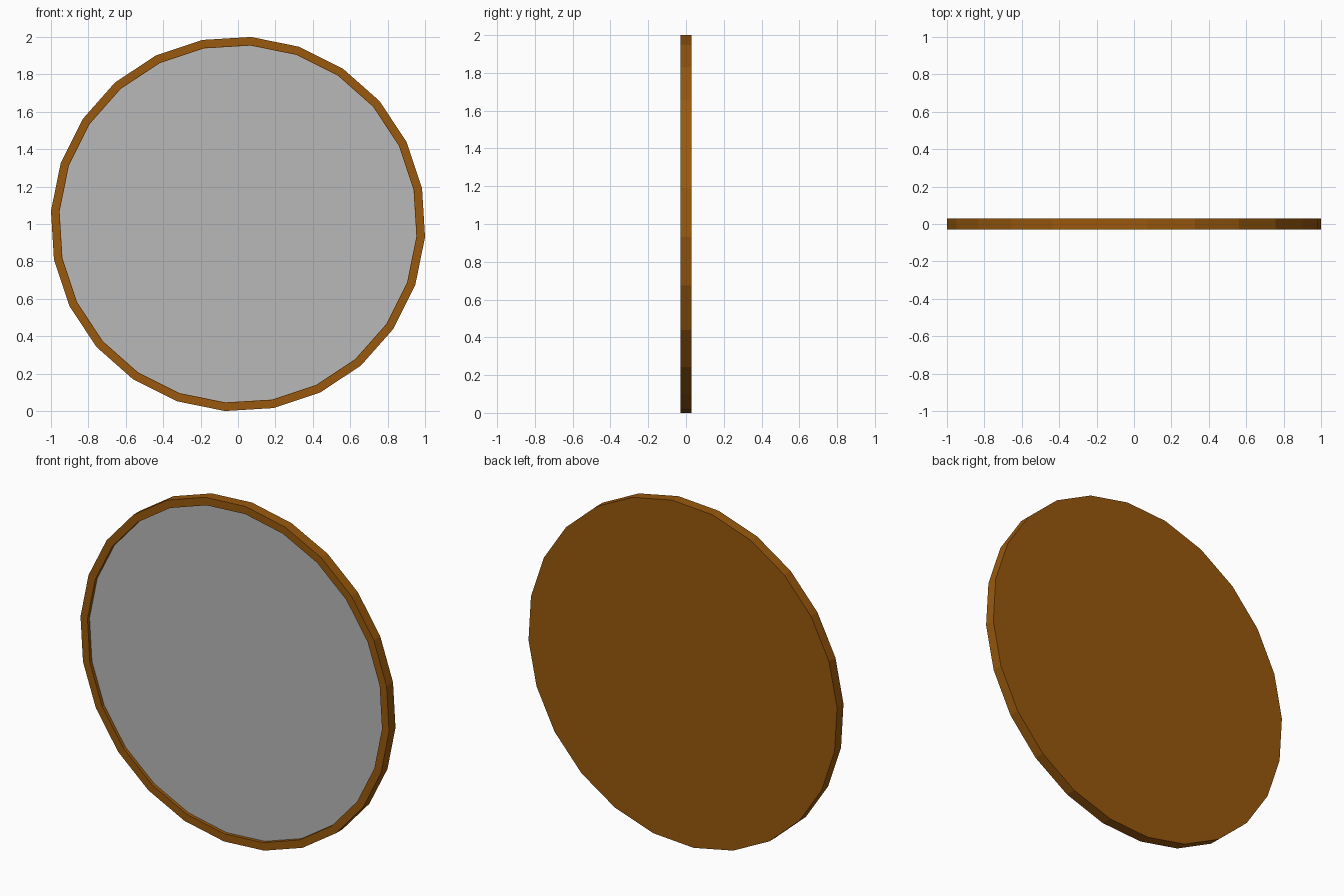
import bpy, bmesh, math

if "Cube" in bpy.data.objects:
    bpy.data.objects.remove(bpy.data.objects["Cube"])

SIDES = 24
TURN = math.radians(-4)      # slight roll of the whole disc
R_OUT, R_IN = 1.0024, 0.957
FRONT, BACK, RECESS = -0.03, 0.03, -0.012


def material(name, rgb):
    m = bpy.data.materials.new(name)
    m.diffuse_color = (*rgb, 1)
    m.use_nodes = True
    m.node_tree.nodes["Principled BSDF"].inputs["Base Color"].default_value = m.diffuse_color
    return m


def ring(bm, r, y):
    return [bm.verts.new((r * math.cos(TURN + 2 * math.pi * i / SIDES), y,
                          1 + r * math.sin(TURN + 2 * math.pi * i / SIDES)))
            for i in range(SIDES)]


def lathe(name, profile, mat, cap_start=True, cap_end=True):
    """Join (radius, y) rings into a solid with flat end caps."""
    bm = bmesh.new()
    rings = [ring(bm, r, y) for r, y in profile]
    for a, b in zip(rings, rings[1:]):
        for i in range(SIDES):
            j = (i + 1) % SIDES
            bm.faces.new((a[i], a[j], b[j], b[i]))
    if cap_start:
        bm.faces.new(rings[0])
    if cap_end:
        bm.faces.new(rings[-1])
    bmesh.ops.recalc_face_normals(bm, faces=bm.faces)
    me = bpy.data.meshes.new(name)
    bm.to_mesh(me)
    bm.free()
    me.materials.append(mat)
    ob = bpy.data.objects.new(name, me)
    bpy.context.collection.objects.link(ob)
    return ob


wood = material("brown wood", (0.32, 0.098, 0.004))
glass = material("grey mirror", (0.48, 0.48, 0.48))

# Wooden tray: closed back, outer wall, front rim and recessed floor
lathe("frame", [(R_OUT, BACK), (R_OUT, FRONT), (R_IN, FRONT), (R_IN, RECESS + 0.004)], wood)

# Mirror plate resting in the recess
lathe("mirror_glass", [(R_IN - 0.001, RECESS + 0.004), (R_IN - 0.001, RECESS)], glass)
